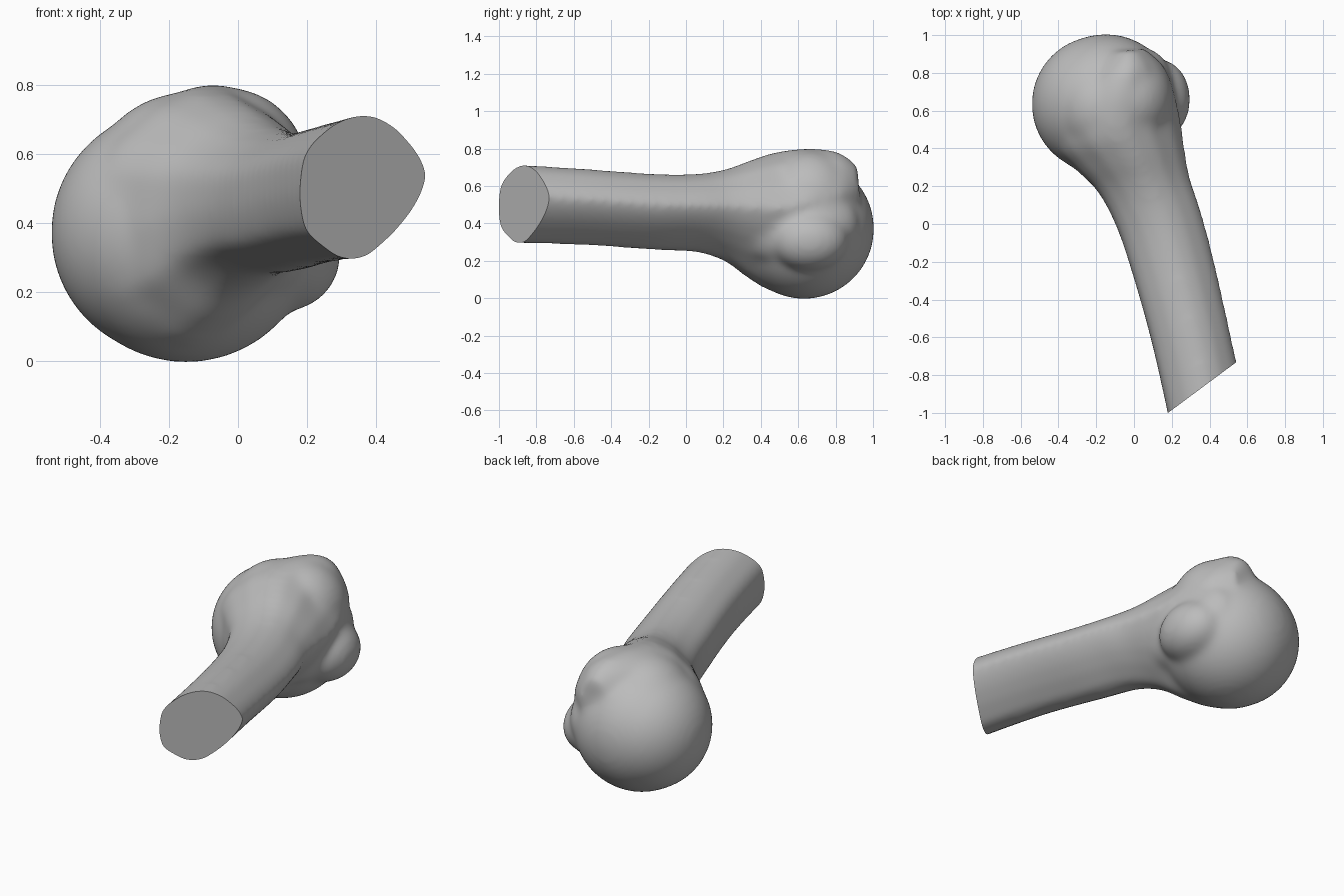
import bpy, bmesh
from mathutils import Matrix, Vector

if "Cube" in bpy.data.objects:
    bpy.data.objects.remove(bpy.data.objects["Cube"], do_unlink=True)

# Bone colour
bone = bpy.data.materials.new("bone_grey")
bone.use_nodes = True
colour = (0.5, 0.5, 0.5, 1)
bone.diffuse_color = colour
bone.node_tree.nodes["Principled BSDF"].inputs["Base Color"].default_value = colour

# Cross-section of the shaft: across (0 to 1), up (0 to 1)
SECTION = [(0, .45), (.03, .7), (.1, .8), (.28, .94), (.45, 1), (.58, 1),
           (.75, .92), (.92, .75), (1, .6), (.94, .45), (.86, .33), (.73, .19),
           (.53, .03), (.4, 0), (.3, .02), (.05, .19), (.02, .3)]

# Stations: right edge x, y, left edge x, y, lowest z, highest z
STATIONS = [(.23, -1.25, .63, -1.1, .295, .73),
            (.095, -.64, .51, -.55, .285, .695),
            (-.03, -.2, .42, -.15, .257, .665),
            (-.11, .02, .35, .1, .245, .665),
            (-.2, .18, .3, .25, .195, .69),
            (-.31, .29, .27, .42, .1, .74),
            (-.42, .42, .25, .55, .04, .78),
            (-.38, .62, .215, .7, .12, .8),
            (-.25, .8, .165, .83, .22, .78),
            (-.12, .91, .06, .93, .38, .71)]


def smooth_stations(steps=5):
    """Stations joined by a flowing curve."""
    keys = [Vector(s) for s in STATIONS]
    keys = [2 * keys[0] - keys[1]] + keys + [2 * keys[-1] - keys[-2]]
    for a, b, c, d in zip(keys, keys[1:], keys[2:], keys[3:]):
        for i in range(steps):
            t = i / steps
            yield b + (c - a) * t / 2 + (2 * a - 5 * b + 4 * c - d) * t * t / 2 \
                + (3 * b - a - 3 * c + d) * t ** 3 / 2
    yield keys[-2]


def loft(bm):
    rings = []
    for x0, y0, x1, y1, low, high in smooth_stations():
        rings.append([bm.verts.new((x0 + t * (x1 - x0), y0 + t * (y1 - y0),
                                    low + s * (high - low))) for t, s in SECTION])
    for r, q in zip(rings, rings[1:]):
        for i in range(len(r)):
            bm.faces.new((r[i - 1], r[i], q[i], q[i - 1]))
    bm.faces.new(rings[0])
    bm.faces.new(rings[-1][::-1])


def ball(bm, centre, radii):
    matrix = Matrix.Translation(centre) @ Matrix.Diagonal((*radii, 1))
    bmesh.ops.create_icosphere(bm, subdivisions=5, radius=1, matrix=matrix)


bm = bmesh.new()
loft(bm)
# Rounded head, from two overlapping bulges
ball(bm, (-.18, .635, .372), (.362, .362, .36))
ball(bm, (-.15, .631, .372), (.375, .375, .376))
# Broad crown on top of the head
ball(bm, (-.03, .66, .53), (.24, .26, .262))
ball(bm, (-.15, .61, .5), (.28, .28, .278))
# Side knob and the swelling that runs into it from the shaft
ball(bm, (.14, .66, .31), (.158, .21, .165))
ball(bm, (.085, .58, .4), (.145, .34, .23))
bmesh.ops.recalc_face_normals(bm, faces=bm.faces)
mesh = bpy.data.meshes.new("arm_bone")
bm.to_mesh(mesh)
bm.free()
obj = bpy.data.objects.new("arm_bone", mesh)
bpy.context.collection.objects.link(obj)

# Fuse the parts into one organic surface
remesh = obj.modifiers.new("fuse", "REMESH")
remesh.mode = "VOXEL"
remesh.voxel_size = .016
smooth = obj.modifiers.new("soften", "SMOOTH")
smooth.factor = .5
smooth.iterations = 30

# Slanted flat cut at the end of the shaft
bm = bmesh.new()
bm.from_object(obj, bpy.context.evaluated_depsgraph_get())
obj.modifiers.clear()
bmesh.ops.bisect_plane(bm, geom=bm.verts[:] + bm.edges[:] + bm.faces[:],
                       plane_co=(.18, -1, 0), plane_no=(.26, -.35, 0),
                       clear_outer=True)
rim = [e for e in bm.edges if e.is_boundary]
bmesh.ops.holes_fill(bm, edges=rim, sides=0)
bmesh.ops.recalc_face_normals(bm, faces=bm.faces)
bm.to_mesh(mesh)
bm.free()
mesh.materials.clear()
mesh.materials.append(bone)

bpy.ops.object.select_all(action="DESELECT")
obj.select_set(True)
bpy.context.view_layer.objects.active = obj
bpy.ops.object.shade_smooth_by_angle(angle=.7)
